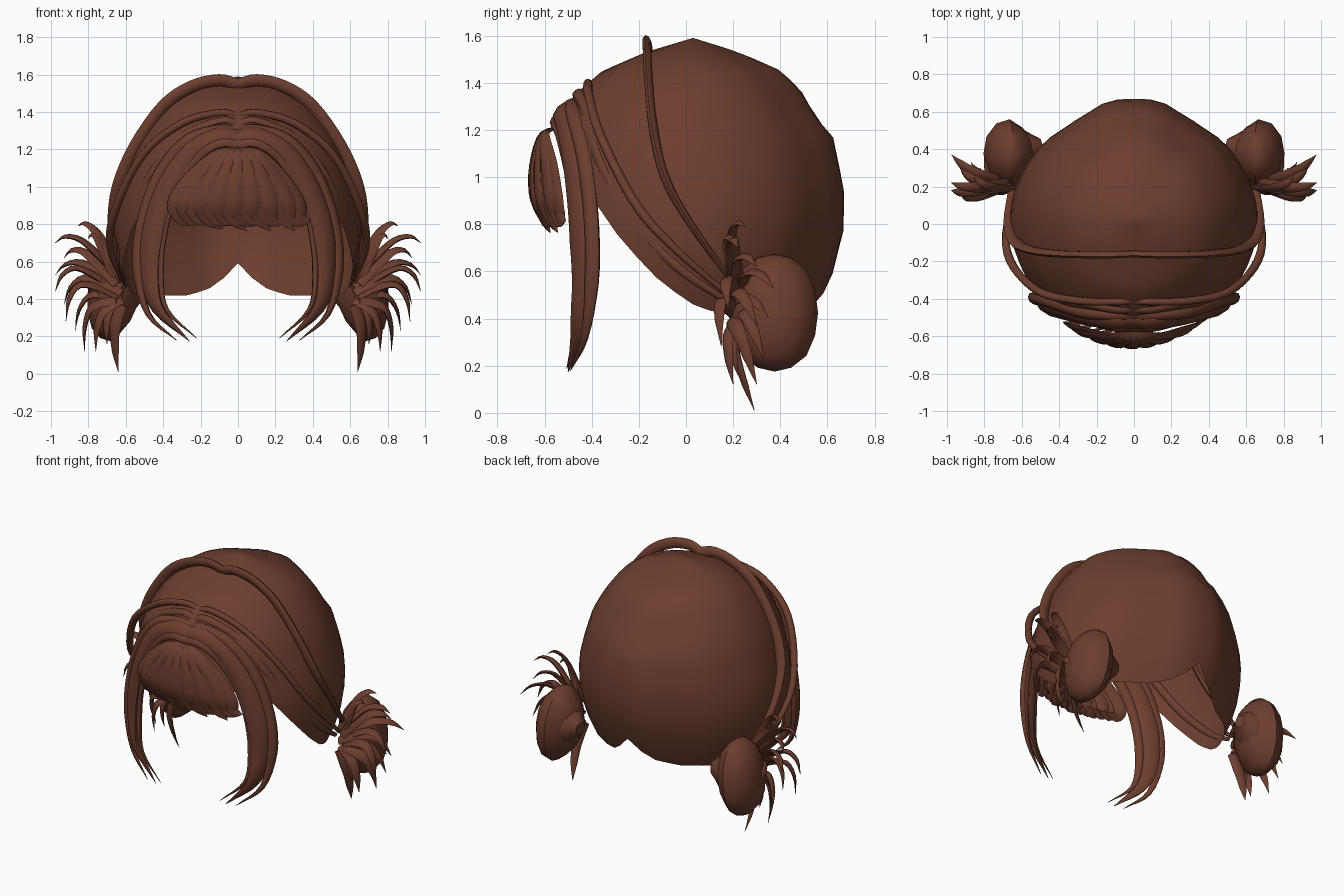
import bpy, bmesh, math
from mathutils import Vector

if "Cube" in bpy.data.objects:
    bpy.data.objects.remove(bpy.data.objects["Cube"])

hair = bpy.data.materials.new("brown_hair")
hair.diffuse_color = (0.150, 0.048, 0.028, 1)
hair.use_nodes = True
hair.node_tree.nodes["Principled BSDF"].inputs["Base Color"].default_value = hair.diffuse_color


def finish(name, bm, angle=50):
    bmesh.ops.recalc_face_normals(bm, faces=bm.faces)
    me = bpy.data.meshes.new(name)
    bm.to_mesh(me)
    bm.free()
    me.materials.append(hair)
    ob = bpy.data.objects.new(name, me)
    bpy.context.collection.objects.link(ob)
    bpy.ops.object.select_all(action='DESELECT')
    ob.select_set(True)
    bpy.context.view_layer.objects.active = ob
    bpy.ops.object.shade_smooth_by_angle(angle=math.radians(angle))
    return ob


def lerp_table(table, t):
    """Linear lookup in rows (key, value...) with ascending keys."""
    if t <= table[0][0]:
        return table[0][1:]
    for a, b in zip(table, table[1:]):
        if t <= b[0]:
            f = (t - a[0]) / (b[0] - a[0])
            return [p + (q - p) * f for p, q in zip(a[1:], b[1:])]
    return table[-1][1:]


def spline(points, n):
    """Smooth path through the points."""
    p = [Vector(q) for q in points]
    p = [2 * p[0] - p[1]] + p + [2 * p[-1] - p[-2]]
    segs, out = len(p) - 3, []
    for i in range(n + 1):
        u = i / n * segs
        k = min(int(u), segs - 1)
        t = u - k
        a, b, c, d = p[k:k + 4]
        out.append(0.5 * (2 * b + (c - a) * t + (2 * a - 5 * b + 4 * c - d) * t * t
                          + (3 * b - a - 3 * c + d) * t ** 3))
    return out


def lock(bm, points, widths, flat, centre, side=1, n=18, k=8):
    """Sweep a flattened tapering lock; widths are (position, half width) rows."""
    path = [Vector((p.x * side, p.y, p.z)) for p in spline(points, n)]
    c = Vector((centre[0] * side, centre[1], centre[2]))
    rings = []
    for i, p in enumerate(path):
        t = (path[min(i + 1, n)] - path[max(i - 1, 0)]).normalized()
        out = p - c
        out = (out - t * out.dot(t)).normalized()
        across = t.cross(out)
        w = lerp_table(widths, i / n)[0]
        h = max(w * flat, 0.001)
        rings.append([bm.verts.new(p + across * w * math.cos(2 * math.pi * j / k)
                                   + out * h * math.sin(2 * math.pi * j / k)) for j in range(k)])
    for r, s in zip(rings, rings[1:]):
        for j in range(k):
            bm.faces.new((r[j], r[(j + 1) % k], s[(j + 1) % k], s[j]))
    bm.faces.new(rings[0])
    bm.faces.new(rings[-1])


HEAD = (0, 0.03, 0.75)

# Scalp shell: rows of height, half width, front radius, back radius
shape = [(0.40, .56, .56, .50), (0.58, .64, .60, .58), (0.78, .665, .65, .63),
         (0.95, .645, .65, .63), (1.17, .575, .62, .585), (1.25, .535, .59, .515),
         (1.36, .465, .49, .455), (1.45, .385, .385, .37), (1.53, .26, .20, .19), (1.59, 0, 0, 0)]
# Lower rim: degrees from the front, height
rim = [(0, 1.25), (25, 1.16), (50, .90), (64, .70), (77, .55), (90, .46), (102, .42),
       (152, .42), (166, .46), (174, .52), (180, .59)]
# Rounded bulge at the back: degrees from the front, radius factor
bulge_back = [(100, 1), (116, .98), (132, .975), (145, .95), (157, .97), (168, 1.02), (180, 1.015)]
bm = bmesh.new()
apex = bm.verts.new((0, .03, 1.59))
SEG, ROWS = 48, 16
prev = None
for r in range(1, ROWS + 1):
    ring = []
    for i in range(SEG):
        a = 2 * math.pi * i / SEG
        deg = math.degrees(min(a, 2 * math.pi - a))
        edge = lerp_table(rim, deg)[0]
        z = 1.59 - (1.59 - edge) * (r / ROWS) ** 1.5
        w, rf, rb = lerp_table(shape, z)
        c = math.cos(a)
        m = lerp_table(bulge_back, deg)[0]
        ring.append(bm.verts.new((m * w * math.sin(a), .03 - m * (rf if c > 0 else rb) * c, z)))
    for i in range(SEG):
        j = (i + 1) % SEG
        if prev:
            bm.faces.new((prev[i], ring[i], ring[j], prev[j]))
        else:
            bm.faces.new((apex, ring[i], ring[j]))
    prev = ring
finish("scalp_hair", bm, 60)

# Bands sweeping from the parting to the buns: path, half width, thickness ratio
bands = {
    "crown_band": ([(0, -.16, 1.545), (.1, -.165, 1.57), (.25, -.165, 1.535), (.4, -.16, 1.43),
                    (.55, -.14, 1.215), (.64, -.09, 1.0), (.67, .02, .8), (.65, .2, .55)], .018, 1.8),
    "middle_band": ([(0, -.41, 1.375), (.1, -.415, 1.395), (.3, -.41, 1.34), (.51, -.36, 1.17),
                     (.655, -.21, .88), (.685, -.03, .68), (.62, .18, .5)], .019, 1.1),
    "lower_band": ([(0, -.46, 1.34), (.1, -.46, 1.355), (.3, -.42, 1.27), (.46, -.37, 1.08),
                    (.575, -.24, .84), (.64, -.04, .62), (.6, .18, .47)], .022, .6),
}
for name, (pts, w, flat) in bands.items():
    bm = bmesh.new()
    for s in (1, -1):
        lock(bm, pts, [(0, w), (.7, w * 1.1), (1, w * .6)], flat, HEAD, s, 28)
    finish(name, bm)

# Long locks framing the face: main, outer and inner layers
frame = [
    ([(0, -.52, 1.265), (.1, -.52, 1.275), (.25, -.495, 1.205), (.38, -.46, 1.01), (.455, -.435, .78),
      (.475, -.43, .55), (.43, -.455, .35), (.26, -.50, .175)],
     [(0, .05), (.3, .065), (.6, .08), (.8, .06), (1, .002)], .55),
    ([(0, -.49, 1.295), (.1, -.49, 1.305), (.27, -.475, 1.25), (.42, -.43, 1.07), (.515, -.40, .80),
      (.535, -.40, .55), (.48, -.43, .32), (.33, -.49, .18)],
     [(0, .028), (.4, .035), (.7, .035), (1, .002)], .8),
    ([(0, -.55, 1.23), (.1, -.55, 1.235), (.22, -.52, 1.16), (.34, -.48, .98), (.405, -.455, .75),
      (.42, -.45, .52), (.38, -.47, .34), (.22, -.505, .19)],
     [(0, .03), (.4, .035), (.7, .028), (1, .002)], .7),
]
bm = bmesh.new()
for pts, widths, flat in frame:
    for s in (1, -1):
        lock(bm, pts, widths, flat, HEAD, s, 28)
finish("face_framing_locks", bm)

# Fringe: overlapping locks fanning from the parting, tips swept to one side
bm = bmesh.new()
N = 15
for i in range(N):
    f = -1 + 2 * i / (N - 1)
    bulge = 1 - f * f
    low = .765 + .025 * (i % 3) + .05 * max(0, -f) ** 3
    fwd = .008 * (i % 2)
    lock(bm, [(.01 * f, -.56, 1.205), (.12 * f, -.595 - .02 * bulge - fwd, 1.175),
              (.26 * f - .01, -.565 - .085 * bulge - fwd, 1.04),
              (.335 * f - .01, -.545 - .10 * bulge - fwd, .91),
              (.32 * f + .02, -.53 - .08 * bulge, .83), (.30 * f + .09, -.51 - .07 * bulge, low)],
         [(0, .012), (.25, .028), (.6, .042), (.85, .034), (1, .002)], .25, HEAD, 1, 18)
finish("fringe", bm)

# Side buns, each tapering into a neck at the head
for s, label in ((1, "right"), (-1, "left")):
    bm = bmesh.new()
    bmesh.ops.create_uvsphere(bm, u_segments=12, v_segments=8, radius=1)
    for v in bm.verts:
        x, y, z = v.co
        full = 1 + .12 * (1 - max(abs(x), abs(y), abs(z)))
        pinch = 1 + .3 * min(0, x)
        v.co = (s * (.665 + .14 * x * full - .02 * z), .375 + .185 * y * full * pinch,
                .425 + .25 * z * full * pinch)
    lock(bm, [(.49, .42, .45), (.57, .40, .45), (.67, .38, .43)],
         [(0, .04), (.5, .12), (1, .15)], .9, (.6, 0, .4), s, 4, 10)
    finish(label + "_bun", bm, 40)

# Loose claw-like ends fanning out in front of each bun: tip position and arch
tips = [(.855, .25, .79, .10), (.80, .20, .72, .10), (.977, .22, .70, .11), (.93, .30, .62, .10),
        (.975, .37, .53, .10), (.977, .18, .44, .13), (.93, .30, .37, .12), (.92, .15, .28, .14),
        (.87, .33, .23, .11), (.82, .30, .12, .11), (.76, .20, .12, .08), (.70, .22, .16, .05),
        (.64, .29, .01, .06), (.80, .35, .40, .08)]
bm = bmesh.new()
for i, (x, y, z, arch) in enumerate(tips):
    root = Vector((.62 + .03 * (i % 2), .19 + .02 * (i % 3), .43 + .18 * (z - .35)))
    tip = Vector((x, y, z))
    bend = Vector((.5 * arch * max(0, 1 - z), -.03, arch))
    pts = [root, root.lerp(tip, .25) + bend * .55, root.lerp(tip, .55) + bend * .95,
           root.lerp(tip, .82) + bend * .65, tip]
    for s in (1, -1):
        lock(bm, pts, [(0, .03), (.4, .034), (.75, .022), (1, .001)], .45, (.6, .3, .3), s, 12, 6)
finish("loose_bun_ends", bm)
